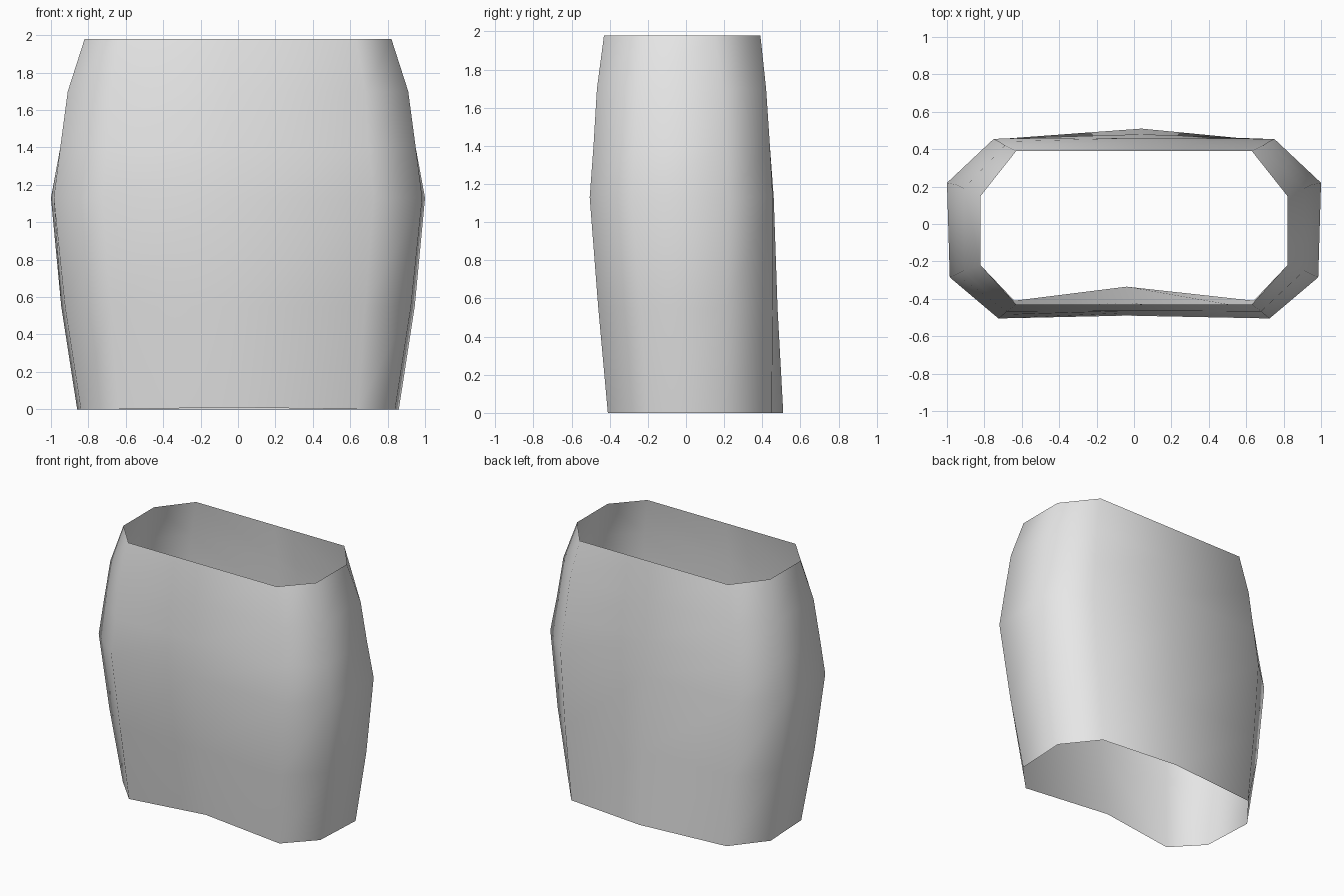
import bpy
import bmesh

default_cube = bpy.data.objects.get("Cube")
if default_cube:
    bpy.data.objects.remove(default_cube, do_unlink=True)

# Plain light grey cloth-like surface
grey = bpy.data.materials.new("light_grey")
grey.use_nodes = True
colour = (0.8, 0.8, 0.8, 1)
grey.diffuse_color = colour
grey.node_tree.nodes["Principled BSDF"].inputs["Base Color"].default_value = colour

# Each level: height, back half and front half of the cross-section.
# A half is: side x, side y, corner x, corner y, middle y
levels = [
    (0.0, (0.86, 0.2, 0.66, 0.45, 0.51), (0.84, -0.2, 0.64, -0.41, -0.335)),
    (0.55, (0.945, 0.21, 0.71, 0.455, 0.48), (0.925, -0.24, 0.68, -0.46, -0.42)),
    (1.13, (1.0, 0.22, 0.75, 0.455, 0.46), (0.985, -0.285, 0.725, -0.505, -0.49)),
    (1.4, (0.95, 0.21, 0.72, 0.44, 0.44), (0.95, -0.27, 0.7, -0.485, -0.475)),
    (1.7, (0.91, 0.19, 0.69, 0.42, 0.42), (0.91, -0.25, 0.68, -0.467, -0.465)),
    (1.98, (0.82, 0.15, 0.63, 0.39, 0.39), (0.82, -0.22, 0.63, -0.43, -0.43)),
]


def cross_section(back, front, lean):
    """Mirrored ten-point outline, counter-clockwise from the left side."""
    bx, by, bcx, bcy, bm = back
    fx, fy, fcx, fcy, fm = front
    return [
        (bx, by), (bcx, bcy), (lean, bm), (-bcx, bcy), (-bx, by),
        (-fx, fy), (-fcx, fcy), (-lean, fm), (fcx, fcy), (fx, fy),
    ]


# Open sleeve lofted through the levels, middle points a little off centre
bm = bmesh.new()
rings = []
for height, back, front in levels:
    outline = cross_section(back, front, lean=0.04)
    rings.append([bm.verts.new((x, y, height)) for x, y in outline])

# Front hem lifts very slightly in the middle
rings[0][7].co.z = 0.01

for lower, upper in zip(rings, rings[1:]):
    count = len(lower)
    for i in range(count):
        j = (i + 1) % count
        face = bm.faces.new((lower[i], lower[j], upper[j], upper[i]))
        face.smooth = True

mesh = bpy.data.meshes.new("open_sleeve")
bm.to_mesh(mesh)
bm.free()
mesh.materials.append(grey)
sleeve = bpy.data.objects.new("open_sleeve", mesh)
bpy.context.collection.objects.link(sleeve)
